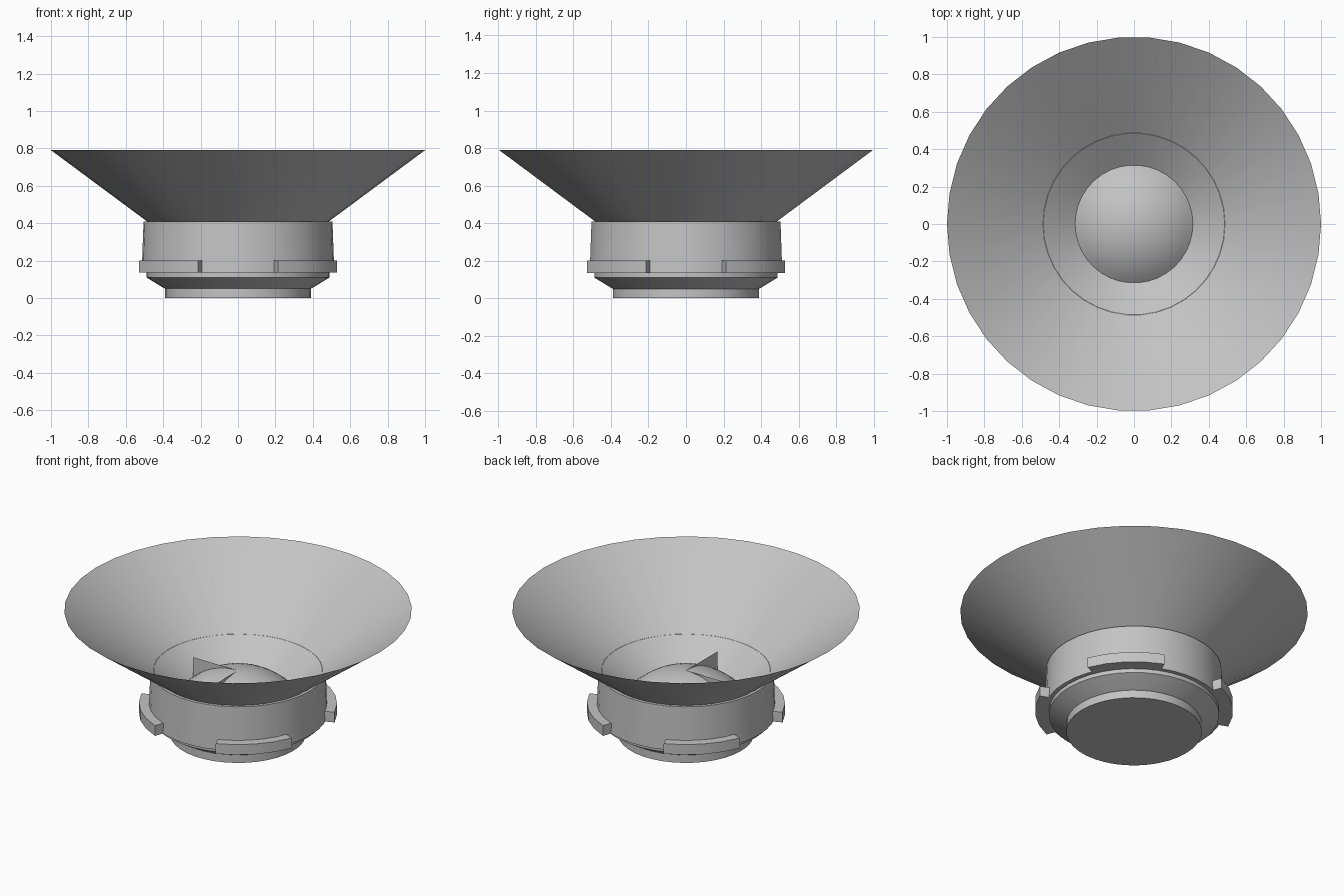
import bpy, bmesh, math

cube = bpy.data.objects.get("Cube")
if cube:
    bpy.data.objects.remove(cube, do_unlink=True)

SEGMENTS = 38

grey = bpy.data.materials.new("light_grey")
grey.use_nodes = True
colour = (0.55, 0.55, 0.55, 1)
grey.diffuse_color = colour
grey.node_tree.nodes["Principled BSDF"].inputs["Base Color"].default_value = colour


def finish(name, bm, smooth=True):
    mesh = bpy.data.meshes.new(name)
    bm.to_mesh(mesh)
    bm.free()
    mesh.materials.append(grey)
    obj = bpy.data.objects.new(name, mesh)
    bpy.context.collection.objects.link(obj)
    if smooth:
        bpy.ops.object.select_all(action="DESELECT")
        obj.select_set(True)
        bpy.context.view_layer.objects.active = obj
        bpy.ops.object.shade_smooth_by_angle(angle=math.radians(25))
    return obj


def lathe(name, profile):
    """Spin an (r, z) profile around the z axis."""
    bm = bmesh.new()
    verts = [bm.verts.new((r, 0, z)) for r, z in profile]
    edges = [bm.edges.new(pair) for pair in zip(verts, verts[1:])]
    bmesh.ops.spin(bm, geom=verts + edges, cent=(0, 0, 0), axis=(0, 0, 1),
                   angle=math.tau, steps=SEGMENTS, use_merge=True)
    bmesh.ops.remove_doubles(bm, verts=bm.verts, dist=0.0005)
    bmesh.ops.recalc_face_normals(bm, faces=bm.faces)
    return finish(name, bm)


# Stepped base and slightly drafted collar
lathe("base_and_collar", [
    (0, 0), (0.39, 0), (0.39, 0.05), (0.40, 0.055), (0.49, 0.11), (0.49, 0.135),
    (0.515, 0.135), (0.505, 0.41), (0.485, 0.41)])

# Wide open cone
cone = lathe("cone", [(0.315, 0.28), (0.487, 0.41), (1.0, 0.79)])

# Shallow dome closing the throat of the cone
rim_r, rim_z, top_z = 0.315, 0.28, 0.405
rise = top_z - rim_z
radius = (rim_r ** 2 + rise ** 2) / (2 * rise)
spread = math.asin(rim_r / radius)
arc = [spread * i / 8 for i in range(9)]
lathe("dome", [(radius * math.sin(a), top_z - radius + radius * math.cos(a)) for a in arc])

# Two upright fins from the dome's top towards the right and the front
for name, (dx, dy) in {"right_fin": (-1, 0), "front_fin": (0, -1)}.items():
    bm = bmesh.new()
    out_x, out_y = dx * rim_r, dy * rim_r
    bm.faces.new([bm.verts.new(p) for p in (
        (0, 0, top_z), (out_x, out_y, top_z), (out_x, out_y, rim_z), (0, 0, rim_z))])
    finish(name, bm, smooth=False)

# Four curved lugs on the diagonals of the collar
half, steps = math.radians(23), 4
for k, name in enumerate(("back_left", "back_right", "front_right", "front_left")):
    middle = math.radians(45 + 90 * k)
    bm = bmesh.new()
    section = [bm.verts.new((r * math.cos(middle - half), r * math.sin(middle - half), z))
               for r, z in ((0.49, 0.135), (0.57, 0.135), (0.57, 0.20), (0.49, 0.20))]
    start = bm.faces.new(section)
    bmesh.ops.spin(bm, geom=[start], cent=(0, 0, 0), axis=(0, 0, 1),
                   angle=2 * half, steps=steps)
    if not any(len(f.verts) == 4 and all(v in section for v in f.verts) for f in bm.faces):
        bm.faces.new(section)
    bmesh.ops.recalc_face_normals(bm, faces=bm.faces)
    finish(name + "_lug", bm)
